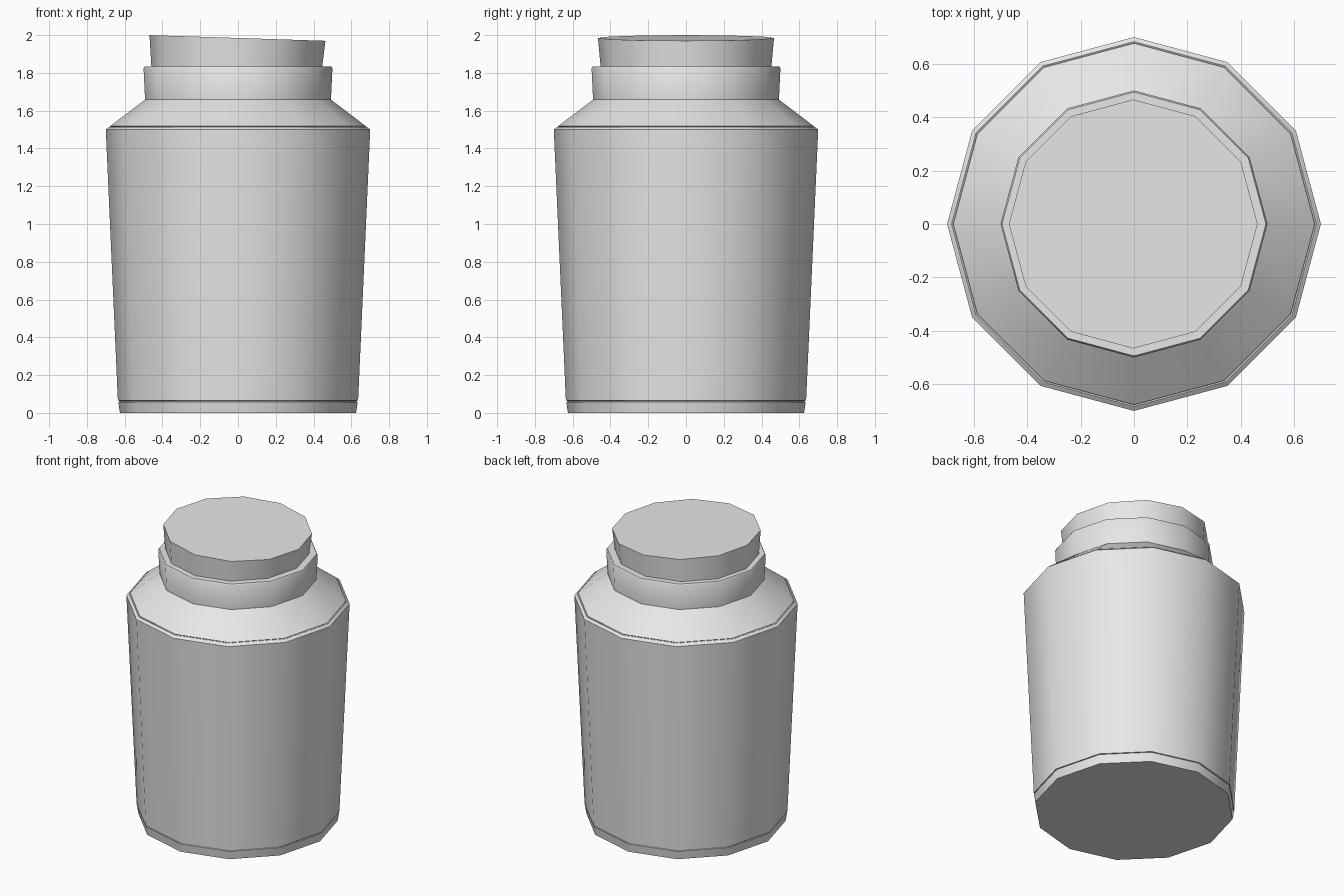
import bpy
import bmesh
from math import cos, sin, pi, radians

SIDES = 12

cube = bpy.data.objects.get("Cube")
if cube:
    bpy.data.objects.remove(cube, do_unlink=True)


def make_material(name, value, alpha=1.0):
    mat = bpy.data.materials.new(name)
    mat.use_nodes = True
    colour = (value, value, value, alpha)
    mat.diffuse_color = colour
    bsdf = next(n for n in mat.node_tree.nodes if n.type == 'BSDF_PRINCIPLED')
    bsdf.inputs["Base Color"].default_value = (value, value, value, 1.0)
    bsdf.inputs["Alpha"].default_value = alpha
    return mat


def lathe(name, profile, mat, cap_bottom=True, cap_top=True):
    """Turn a (radius, height) profile, listed bottom up, into a 12-sided part."""
    bm = bmesh.new()
    rings = []
    for r, z in profile:
        rings.append([bm.verts.new((r * cos(2 * pi * i / SIDES),
                                    r * sin(2 * pi * i / SIDES), z))
                      for i in range(SIDES)])
    for low, high in zip(rings, rings[1:]):
        for i in range(SIDES):
            j = (i + 1) % SIDES
            bm.faces.new((low[i], low[j], high[j], high[i]))
    if cap_bottom:
        bm.faces.new(rings[0][::-1])
    if cap_top:
        bm.faces.new(rings[-1])
    mesh = bpy.data.meshes.new(name)
    bm.to_mesh(mesh)
    bm.free()
    mesh.materials.append(mat)
    obj = bpy.data.objects.new(name, mesh)
    bpy.context.collection.objects.link(obj)
    bpy.ops.object.select_all(action='DESELECT')
    obj.select_set(True)
    bpy.context.view_layer.objects.active = obj
    bpy.ops.object.shade_smooth_by_angle(angle=radians(34))
    return obj


glass = make_material("clear grey glass", 0.8, 0.8)
solid = make_material("light grey", 0.8)

# Jar body with a fine groove above the foot and around the shoulder
lathe("jar_body", [
    (0.625, 0.0), (0.634, 0.058),
    (0.628, 0.059), (0.628, 0.064), (0.636, 0.065),
    (0.70, 1.50), (0.683, 1.513),
    (0.678, 1.511), (0.674, 1.514), (0.677, 1.518),
    (0.49, 1.66),
], glass, cap_top=False)

# Contents filling the lower half
lathe("contents", [(0.59, 0.03), (0.635, 0.955)], solid)

# Neck ring with an open rim
lathe("neck_ring", [
    (0.44, 1.655), (0.492, 1.655), (0.50, 1.825), (0.494, 1.835),
    (0.447, 1.835), (0.44, 1.70),
], solid, cap_bottom=False, cap_top=False)

# Stopper, pushed in slightly askew
stopper = lathe("stopper", [(0.44, 0.0), (0.466, 0.285)], solid)
stopper.location = (-0.012, 0, 1.70)
stopper.rotation_euler = (0, radians(1.85), 0)
